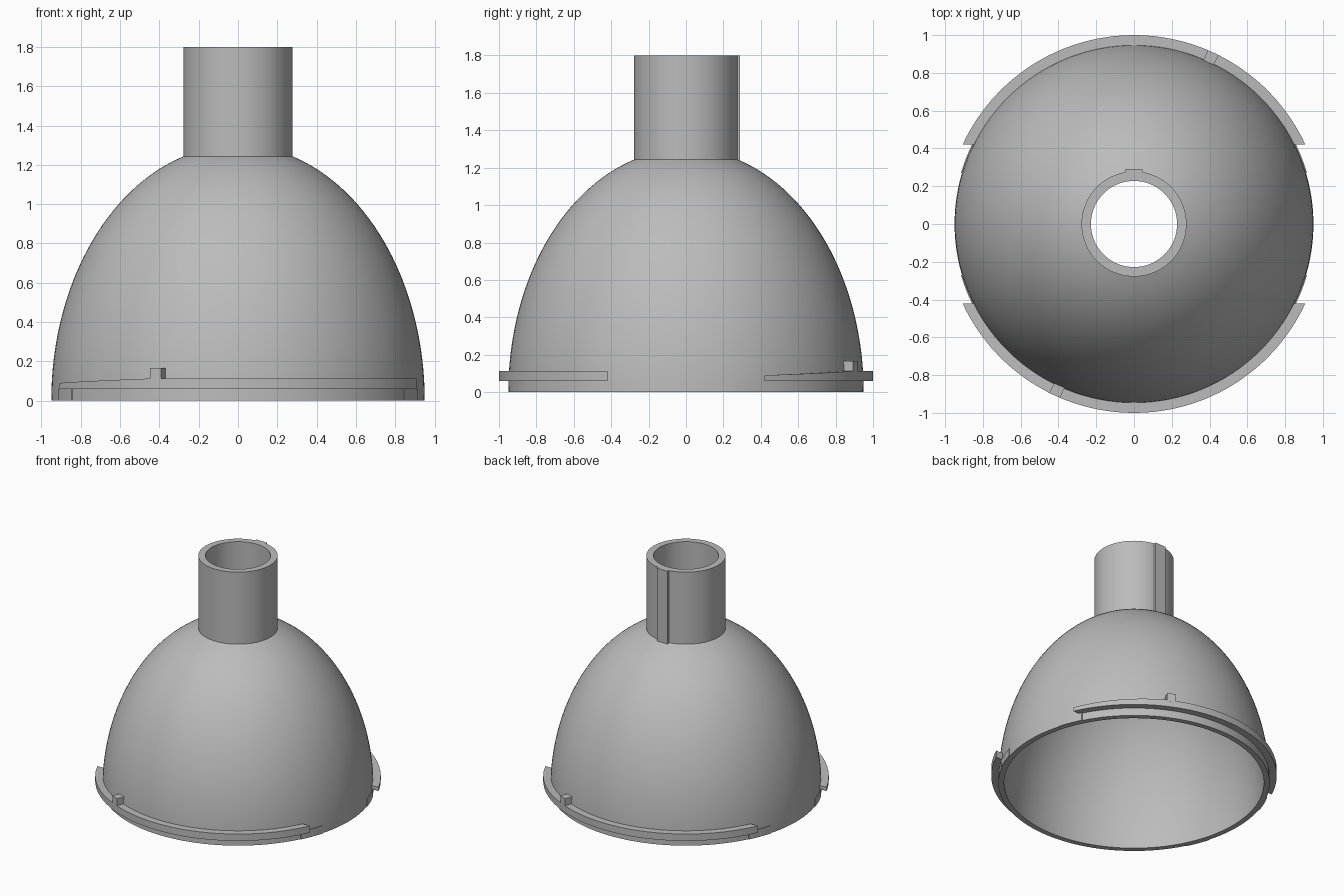
import bpy, bmesh, math

if "Cube" in bpy.data.objects:
    bpy.data.objects.remove(bpy.data.objects["Cube"])

grey = bpy.data.materials.new("grey")
grey.diffuse_color = (0.5, 0.5, 0.5, 1)
grey.use_nodes = True
grey.node_tree.nodes["Principled BSDF"].inputs["Base Color"].default_value = grey.diffuse_color


def finish(bm, name):
    bmesh.ops.remove_doubles(bm, verts=bm.verts, dist=1e-5)
    bmesh.ops.recalc_face_normals(bm, faces=bm.faces)
    mesh = bpy.data.meshes.new(name)
    bm.to_mesh(mesh)
    bm.free()
    mesh.materials.append(grey)
    ob = bpy.data.objects.new(name, mesh)
    bpy.context.collection.objects.link(ob)
    bpy.ops.object.select_all(action='DESELECT')
    ob.select_set(True)
    bpy.context.view_layer.objects.active = ob
    bpy.ops.object.shade_smooth_by_angle(angle=math.radians(25))
    return ob


def ellipse(radius, height, r_end, n=32):
    """Quarter ellipse from the rim up to the radius r_end."""
    end = math.acos(r_end / radius)
    return [(radius * math.cos(end * i / n), height * math.sin(end * i / n))
            for i in range(n + 1)]


def arc_block(name, r0, r1, z0, top, start, end, n=48):
    """Curved bar; start and end give the angle for a radius, top the height at t."""
    bm = bmesh.new()
    rings = []
    for i in range(n + 1):
        t = i / n
        ring = []
        for r, z in ((r0, z0), (r1, z0), (r1, top(t)), (r0, top(t))):
            a = start(r) + (end(r) - start(r)) * t
            ring.append(bm.verts.new((r * math.cos(a), r * math.sin(a), z)))
        rings.append(ring)
    for a, b in zip(rings, rings[1:]):
        for k in range(4):
            bm.faces.new((a[k], a[(k + 1) % 4], b[(k + 1) % 4], b[k]))
    bm.faces.new(rings[0])
    bm.faces.new(rings[-1])
    return finish(bm, name)


# Hollow dome and neck, revolved as one shell
profile = ellipse(0.95, 1.30, 0.278) + [(0.278, 1.8), (0.228, 1.8)]
profile += ellipse(0.91, 1.26, 0.228)[::-1]
bm = bmesh.new()
vs = [bm.verts.new((r, 0, z)) for r, z in profile]
edges = [bm.edges.new((vs[i], vs[(i + 1) % len(vs)])) for i in range(len(vs))]
bmesh.ops.spin(bm, geom=vs + edges, cent=(0, 0, 0), axis=(0, 0, 1),
               angle=math.tau, steps=128)
finish(bm, "dome_shell")

# Locating rib on the back of the neck
bm = bmesh.new()
bmesh.ops.create_cube(bm, size=1)
for v in bm.verts:
    v.co = (v.co.x * 0.09, 0.265 + v.co.y * 0.05, 1.515 + v.co.z * 0.57)
finish(bm, "neck_rib")

# Bayonet flanges, stops and end lugs on the front and back
for side, turn in (("front", math.pi), ("back", 0)):
    def fixed(deg, turn=turn):
        return lambda r: turn + math.radians(deg)

    def cut(y, flip, turn=turn):
        # end face parallel to the x axis
        return lambda r: turn + (math.pi - math.asin(y / r) if flip else math.asin(y / r))

    arc_block(side + "_flange", 0.93, 1.0, 0.06,
              lambda t: 0.09 + 0.023 * min(1, t / 0.3),
              cut(0.42, False), cut(0.42, True))
    arc_block(side + "_stop", 0.93, 1.0, 0.1, lambda t: 0.167,
              fixed(63.4), fixed(67), 4)
    for end, flip in (("near", False), ("far", True)):
        arc_block(f"{side}_{end}_lug", 0.93, 0.955, 0.0, lambda t: 0.06,
                  cut(0.27, flip), cut(0.44, flip), 8)
